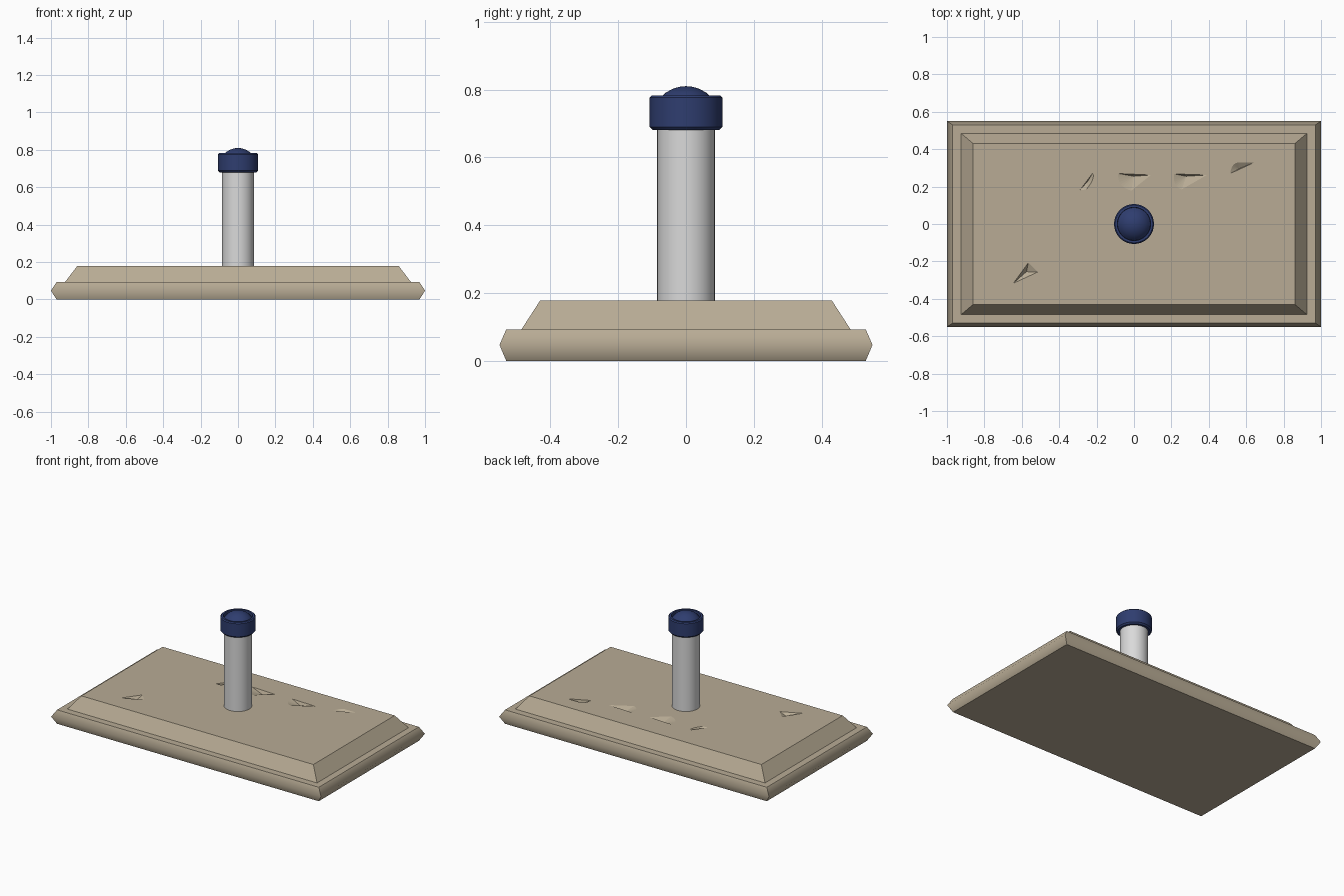
import bpy, bmesh, math
from mathutils import Vector

if "Cube" in bpy.data.objects:
    bpy.data.objects.remove(bpy.data.objects["Cube"])


def material(name, rgb):
    m = bpy.data.materials.new(name)
    m.diffuse_color = (*rgb, 1)
    m.use_nodes = True
    m.node_tree.nodes["Principled BSDF"].inputs["Base Color"].default_value = m.diffuse_color
    return m


STONE = material("tan stone", (0.48, 0.41, 0.30))
GREY = material("light grey", (0.70, 0.70, 0.70))
BLUE = material("navy blue", (0.028, 0.047, 0.16))


def finish(bm, name, mat):
    bmesh.ops.recalc_face_normals(bm, faces=bm.faces[:])
    me = bpy.data.meshes.new(name)
    bm.to_mesh(me)
    bm.free()
    me.materials.append(mat)
    ob = bpy.data.objects.new(name, me)
    bpy.context.collection.objects.link(ob)
    return ob


def stacked_block(name, levels, mat):
    """Rectangular block through (half x, half y, z) levels, sides rounded by shading."""
    bm = bmesh.new()
    rings = [[bm.verts.new((sx * x, sy * y, z)) for sx, sy in
              ((-1, -1), (1, -1), (1, 1), (-1, 1))] for x, y, z in levels]
    bm.faces.new(rings[0])
    bm.faces.new(rings[-1])
    for a, b in zip(rings, rings[1:]):
        for i in range(4):
            j = (i + 1) % 4
            bm.faces.new((a[i], a[j], b[j], b[i])).smooth = True
    for e in bm.edges:
        if abs(e.verts[0].co.z - e.verts[1].co.z) > 1e-4:
            e.smooth = False
    return finish(bm, name, mat)


def lathe(name, profile, mat, n=32):
    """Turn an (r, z) profile about the z axis."""
    bm = bmesh.new()
    verts = [bm.verts.new((r, 0, z)) for r, z in profile]
    edges = [bm.edges.new(p) for p in zip(verts, verts[1:])]
    bmesh.ops.spin(bm, geom=verts + edges, cent=(0, 0, 0), axis=(0, 0, 1),
                   angle=math.tau, steps=n)
    bmesh.ops.remove_doubles(bm, verts=bm.verts[:], dist=1e-4)
    ob = finish(bm, name, mat)
    bpy.ops.object.select_all(action='DESELECT')
    ob.select_set(True)
    bpy.context.view_layer.objects.active = ob
    bpy.ops.object.shade_smooth_by_angle(angle=math.radians(30))
    return ob


# stepped base
TOP = 0.178
stacked_block("lower_base", [(0.97, 0.53, 0), (1, 0.55, 0.047), (0.97, 0.53, 0.093)], STONE)
upper = stacked_block("upper_base", [(0.925, 0.485, 0.093), (0.86, 0.43, TOP)], STONE)
for p in upper.data.polygons:
    p.use_smooth = False

# chips in the top: tip, curve start, curve control, curve end, deepest point
chips = [
    ((0.09, 0.262), (-0.085, 0.27), (-0.09, 0.20), (-0.015, 0.178), (0.0, 0.255)),
    ((0.39, 0.262), (0.215, 0.268), (0.205, 0.20), (0.255, 0.185), (0.28, 0.255)),
    ((0.645, 0.33), (0.56, 0.33), (0.52, 0.325), (0.515, 0.27), (0.56, 0.295)),
    ((-0.29, 0.18), (-0.255, 0.185), (-0.21, 0.235), (-0.217, 0.277), (-0.25, 0.225)),
    ((-0.645, -0.317), (-0.515, -0.257), (-0.54, -0.23), (-0.565, -0.207), (-0.575, -0.255)),
]
bm = bmesh.new()
for tip, a, c, b, deep in chips:
    tip, a, c, b = (Vector((*p, TOP)) for p in (tip, a, c, b))
    outline = [tip] + [a * (1 - t) ** 2 + c * 2 * t * (1 - t) + b * t * t
                       for t in (i / 8 for i in range(9))]
    rim = [bm.verts.new(p) for p in outline]
    lid = [bm.verts.new(p + Vector((0, 0, 0.03))) for p in outline]
    low = bm.verts.new((*deep, TOP - 0.022))
    bm.faces.new(lid)
    for i in range(len(rim)):
        j = (i + 1) % len(rim)
        bm.faces.new((rim[i], rim[j], lid[j], lid[i]))
        bm.faces.new((rim[i], rim[j], low))
cutter = finish(bm, "chip_cutter", STONE)
cutter.hide_render = True
mod = upper.modifiers.new("chips", 'BOOLEAN')
mod.operation = 'DIFFERENCE'
mod.solver = 'EXACT'
mod.object = cutter
bpy.ops.object.select_all(action='DESELECT')
upper.select_set(True)
bpy.context.view_layer.objects.active = upper
bpy.ops.object.modifier_apply(modifier=mod.name)
bpy.data.objects.remove(cutter)

# post
lathe("post", [(0, 0.17), (0.085, 0.17), (0.085, 0.69), (0, 0.69)], GREY)

# cap: collar with a domed button set inside its rim
R, zc = 0.1015, 0.7085
dome = [(r, zc + math.sqrt(R * R - r * r)) for r in (0.088, 0.075, 0.06, 0.04, 0.02, 0)]
lathe("cap", [(0, 0.68), (0.098, 0.68), (0.107, 0.689), (0.107, 0.776),
              (0.101, 0.782), (0.089, 0.782)] + dome, BLUE)
